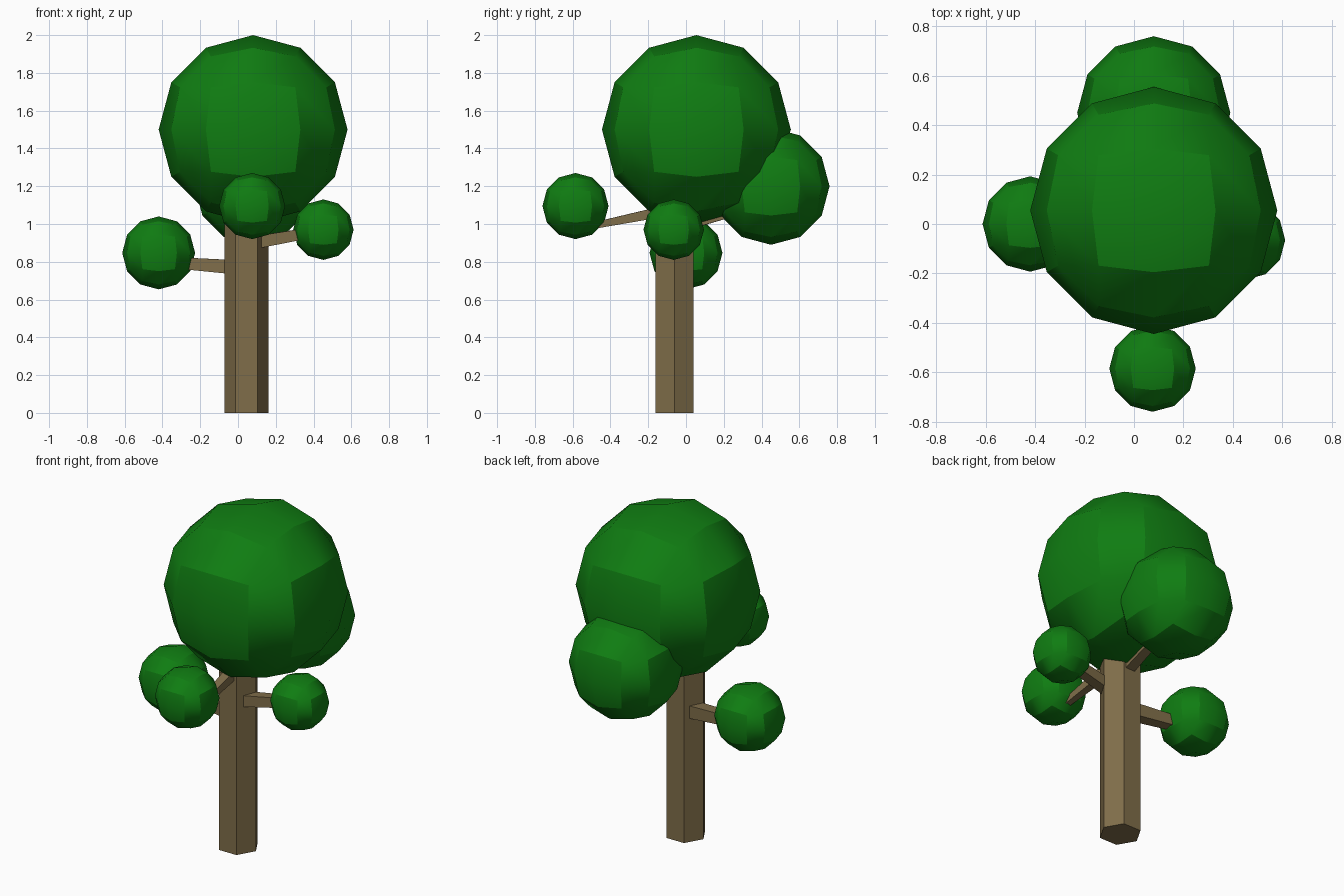
import bpy, bmesh, math
from mathutils import Vector

cube = bpy.data.objects.get("Cube")
if cube:
    bpy.data.objects.remove(cube, do_unlink=True)


def make_material(name, color):
    mat = bpy.data.materials.new(name)
    mat.use_nodes = True
    mat.diffuse_color = color
    mat.node_tree.nodes["Principled BSDF"].inputs["Base Color"].default_value = color
    return mat


leaf_green = make_material("leaf green", (0.005, 0.205, 0.006, 1))
bark_brown = make_material("bark brown", (0.215, 0.155, 0.068, 1))


def add_object(name, bm, mat):
    bmesh.ops.recalc_face_normals(bm, faces=bm.faces)
    mesh = bpy.data.meshes.new(name)
    bm.to_mesh(mesh)
    bm.free()
    mesh.materials.append(mat)
    obj = bpy.data.objects.new(name, mesh)
    bpy.context.collection.objects.link(obj)
    return obj


def foliage(name, center, radius):
    """Bevelled, subdivided cube pushed out to a sphere."""
    bm = bmesh.new()
    bmesh.ops.create_cube(bm, size=2)
    bmesh.ops.subdivide_edges(bm, edges=bm.edges[:], cuts=1, use_grid_fill=True)
    rim = [e for e in bm.edges if e.calc_face_angle() > 1]
    bmesh.ops.bevel(bm, geom=rim, offset=1 - math.tan(math.radians(30)),
                    offset_type='OFFSET', segments=1, affect='EDGES',
                    clamp_overlap=False)
    # Panels face an axis; the strips between them are diagonal
    panels = {f for f in bm.faces if max(abs(c) for c in f.normal) > 0.95}
    for v in bm.verts:
        v.co = v.co.normalized() * radius
    for f in bm.faces:
        f.smooth = True
    for e in bm.edges:
        e.smooth = sum(f in panels for f in e.link_faces) != 1
    obj = add_object(name, bm, leaf_green)
    obj.location = center


def branch(name, start, end, r1, r2):
    """Tapered square bar between two points."""
    start, end = Vector(start), Vector(end)
    axis = end - start
    bm = bmesh.new()
    bmesh.ops.create_cone(bm, cap_ends=True, segments=4, radius1=r1 * math.sqrt(2),
                          radius2=r2 * math.sqrt(2), depth=axis.length)
    for v in bm.verts:
        side = Vector((v.co.x + v.co.y, v.co.y - v.co.x, 0)) / math.sqrt(2)
        v.co = Vector((side.x, side.y, v.co.z))
    obj = add_object(name, bm, bark_brown)
    obj.rotation_euler = axis.to_track_quat('Z', 'Y').to_euler()
    obj.location = (start + end) / 2


# Trunk: six-sided post with corners pointing along x
bm = bmesh.new()
bmesh.ops.create_circle(bm, cap_ends=True, segments=6, radius=0.116)
for v in bm.verts:
    v.co = Vector((-v.co.y, v.co.x, 0))
top = bmesh.ops.extrude_face_region(bm, geom=bm.faces[:])["geom"]
bmesh.ops.translate(bm, vec=(0, 0, 1.06),
                    verts=[g for g in top if isinstance(g, bmesh.types.BMVert)])
trunk = add_object("trunk", bm, bark_brown)
trunk.location = (0.045, -0.062, 0)

# Branches
branch("right_branch", (0.0, -0.03, 0.77), (-0.40, 0.0, 0.80), 0.038, 0.028)
branch("left_branch", (0.05, -0.10, 0.895), (0.42, -0.07, 0.96), 0.034, 0.027)
branch("front_branch", (0.055, -0.08, 1.075), (0.075, -0.52, 0.985), 0.03, 0.016)
branch("back_branch", (0.055, -0.03, 0.99), (0.08, 0.40, 1.11), 0.032, 0.025)

# Foliage balls
foliage("crown", (0.08, 0.055, 1.5), 0.5)
foliage("back_foliage", (0.08, 0.45, 1.2), 0.31)
foliage("front_foliage", (0.075, -0.585, 1.095), 0.175)
foliage("right_foliage", (-0.42, 0.0, 0.847), 0.193)
foliage("left_foliage", (0.452, -0.065, 0.97), 0.16)
